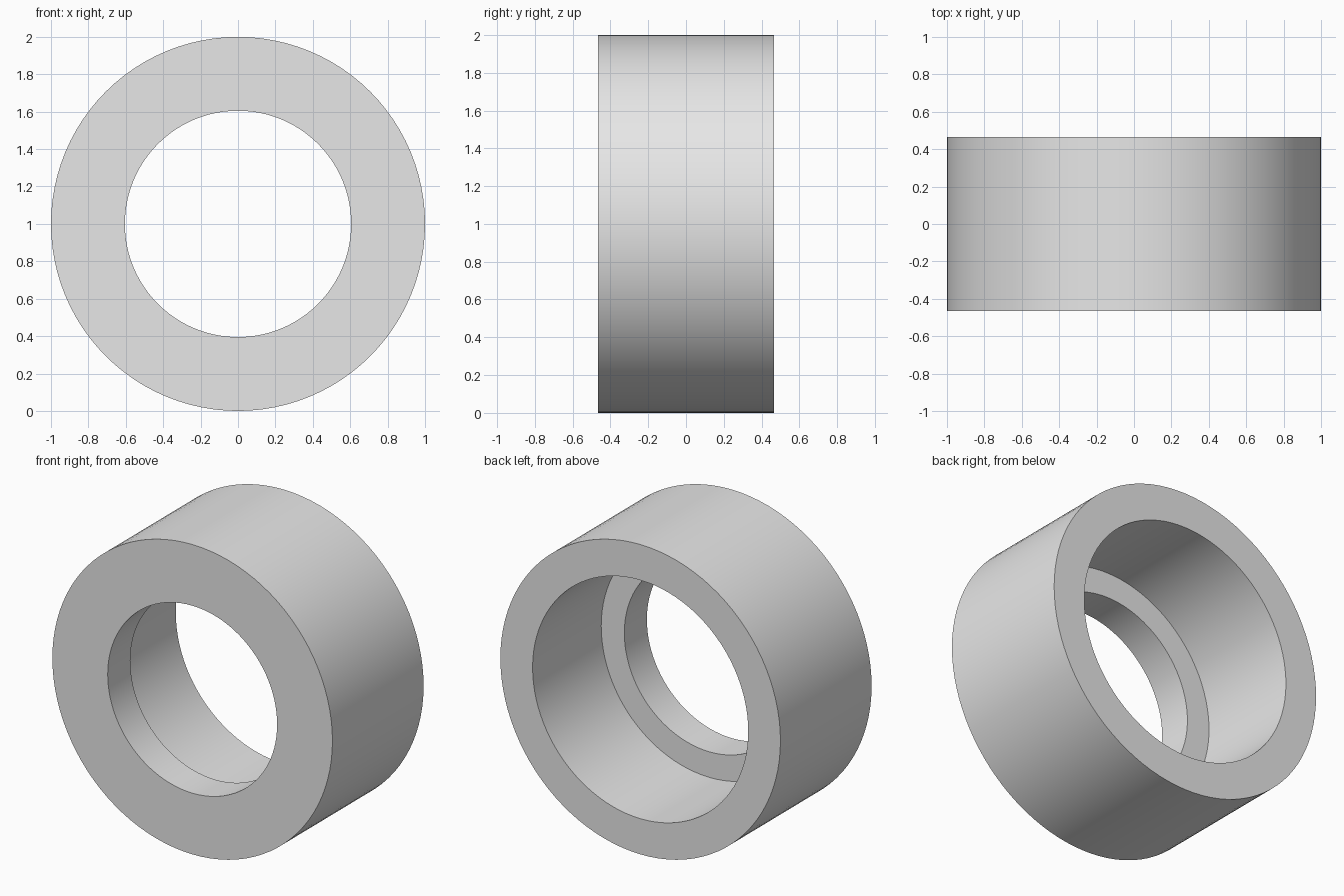
import bpy
import math
from mathutils import Matrix

cube = bpy.data.objects.get("Cube")
if cube:
    bpy.data.objects.remove(cube, do_unlink=True)

SEGMENTS = 96
HALF_WIDTH = 0.465
OUTER, BORE, COUNTERBORE = 1.0, 0.605, 0.77
SHOULDER_Y = -0.235

# Single grey material
grey = bpy.data.materials.new("light_grey")
grey.use_nodes = True
colour = (0.8, 0.8, 0.8, 1.0)
grey.diffuse_color = colour
grey.node_tree.nodes["Principled BSDF"].inputs["Base Color"].default_value = colour

# Closed cross-section (radius, y): stepped bore opening wider at the back
profile = [
    (OUTER, -HALF_WIDTH),
    (OUTER, HALF_WIDTH),
    (COUNTERBORE, HALF_WIDTH),
    (COUNTERBORE, SHOULDER_Y),
    (BORE, SHOULDER_Y),
    (BORE, -HALF_WIDTH),
]

# Revolve the section around the y axis
verts, faces = [], []
count = len(profile)
for i in range(SEGMENTS):
    angle = 2 * math.pi * i / SEGMENTS
    for radius, y in profile:
        verts.append((radius * math.cos(angle), y, radius * math.sin(angle)))
    nxt = (i + 1) % SEGMENTS
    for j in range(count):
        k = (j + 1) % count
        faces.append((i * count + j, i * count + k, nxt * count + k, nxt * count + j))

mesh = bpy.data.meshes.new("stepped_ring")
mesh.from_pydata(verts, [], faces)
mesh.transform(Matrix.Translation((0, 0, OUTER)))
mesh.materials.append(grey)
mesh.update()
ring = bpy.data.objects.new("stepped_ring", mesh)
bpy.context.collection.objects.link(ring)

# Smooth round walls, crisp rims, outward normals
bpy.ops.object.select_all(action="DESELECT")
ring.select_set(True)
bpy.context.view_layer.objects.active = ring
bpy.ops.object.mode_set(mode="EDIT")
bpy.ops.mesh.select_all(action="SELECT")
bpy.ops.mesh.normals_make_consistent(inside=False)
bpy.ops.object.mode_set(mode="OBJECT")
bpy.ops.object.shade_smooth_by_angle(angle=math.radians(30))
